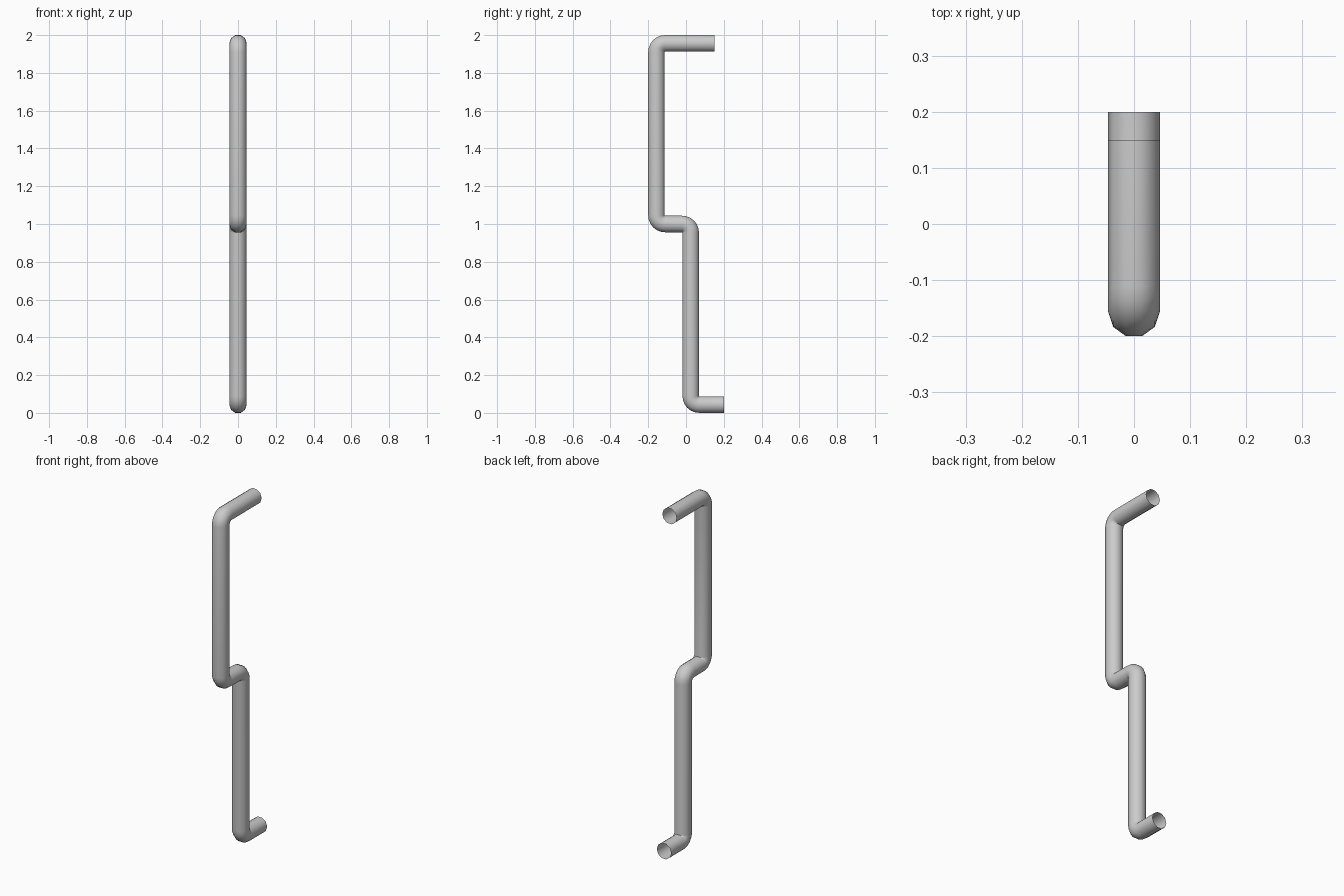
import bpy, bmesh
from math import sin, cos, pi
from mathutils import Vector

if "Cube" in bpy.data.objects:
    bpy.data.objects.remove(bpy.data.objects["Cube"])

R = 0.046            # tube radius
SIDES = 10           # cross-section sides
H = R * sin(2 * pi / 5)   # flat half height of the decagon
BEND = 0.0455        # centreline bend radius (tight inner corner)
STEPS = 6

# Centreline corners in the y-z plane
path = [Vector((0, y, z)) for y, z in
        [(0.2, H), (0.025, H), (0.025, 1.0), (-0.2 + H, 1.0),
         (-0.2 + H, 2 - H), (0.15, 2 - H)]]

# Stations: (point, direction) with rounded corners
stations = [(path[0], (path[1] - path[0]).normalized())]
for a, p, b in zip(path, path[1:], path[2:]):
    d0, d1 = (p - a).normalized(), (b - p).normalized()
    centre = p - d0 * BEND + d1 * BEND
    for i in range(STEPS + 1):
        t = pi / 2 * i / STEPS
        stations.append((centre - d1 * BEND * cos(t) + d0 * BEND * sin(t),
                         d0 * cos(t) + d1 * sin(t)))
stations.append((path[-1], (path[-1] - path[-2]).normalized()))

# Open-ended tube skinned over the stations
bm = bmesh.new()
side = Vector((1, 0, 0))
rings = []
for point, d in stations:
    up = d.cross(side)
    rings.append([bm.verts.new(point + R * (side * cos(2 * pi * k / SIDES) + up * sin(2 * pi * k / SIDES)))
                  for k in range(SIDES)])
for r0, r1 in zip(rings, rings[1:]):
    for k in range(SIDES):
        n = (k + 1) % SIDES
        bm.faces.new((r0[k], r0[n], r1[n], r1[k])).smooth = True
bm.normal_update()
bm.faces.ensure_lookup_table()
# Make sure the surface faces outward
f = bm.faces[0]
if f.normal.dot(f.calc_center_median() - (stations[0][0] + stations[1][0]) / 2) < 0:
    bmesh.ops.reverse_faces(bm, faces=bm.faces[:])

mesh = bpy.data.meshes.new("bent_pipe")
bm.to_mesh(mesh)
bm.free()
pipe = bpy.data.objects.new("bent_pipe", mesh)
bpy.context.collection.objects.link(pipe)
